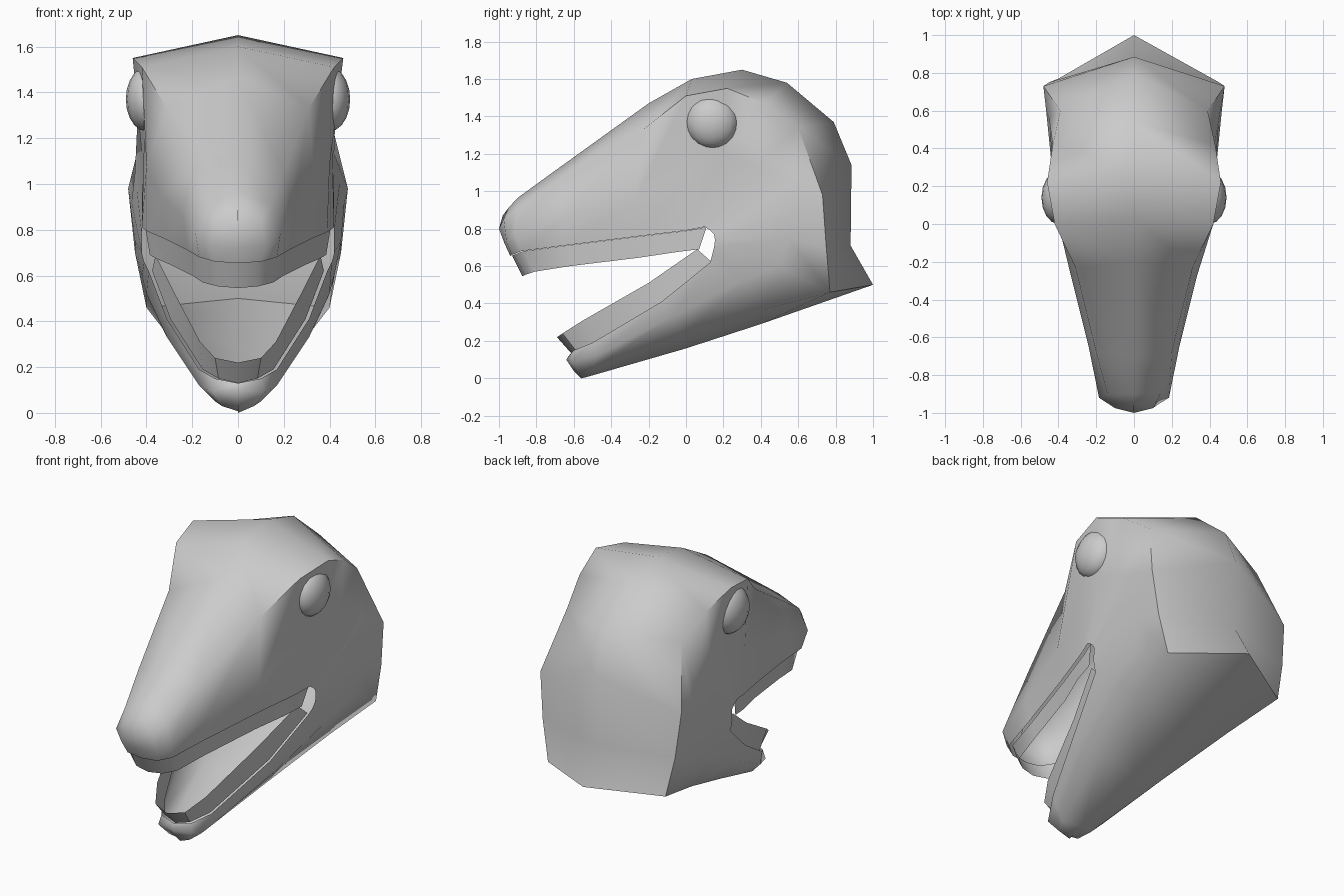
import bpy, bmesh, math
from mathutils import Matrix

# Guide lines run from the nose, over the crown, down the nape and along the jaw.
NOSE, CORNER, JAW_HINGE = 0, 6, 12

lip = [(0, -.94, .655), (.10, -.93, .66), (.17, -.88, .68), (.22, -.65, .71), (.32, -.25, .76),
       (.39, 0, .79), (.42, .10, .81), (.42, .13, .79), (.42, .15, .77), (.42, .155, .74),
       (.42, .15, .70), (.41, .14, .66), (.39, .13, .62), (.31, -.13, .41), (.17, -.50, .19),
       (.10, -.60, .15), (0, -.62, .13)]

cheek = [(0, -.97, .72), (.12, -.96, .73), (.185, -.92, .78), (.24, -.65, .85), (.335, -.27, .95),
         (.40, 0, 1.08), (.41, .20, 1.20), (.42, .38, 1.13), (.45, .56, 1.05), (.465, .60, .92),
         (.45, .55, .75), (.42, .50, .60), (.40, .30, .52), (.31, -.07, .33), (.17, -.48, .12),
         (.115, -.61, .09), (0, -.64, .10)]

ridge = [(0, -1, .80), (.10, -.975, .85), (.14, -.90, .91), (.20, -.68, 1.05), (.31, -.23, 1.33),
         (.42, 0, 1.51), (.46, .22, 1.55), (.43, .42, 1.47), (.39, .60, 1.34), (.48, .73, .98),
         (.45, .75, .70), (.40, .77, .46), (.33, .42, .37), (.22, -.02, .22), (.10, -.50, .05),
         (.07, -.57, .03), (0, -.60, .04)]

centre = [(-.98, .87), (-.95, .91), (-.90, .965), (-.70, 1.11), (-.20, 1.47), (.03, 1.60),
          (.30, 1.65), (.54, 1.58), (.79, 1.37), (.885, 1.14), (.88, .71), (1.0, .50),
          (.40, .29), (0, .16), (-.45, .03), (-.53, .007), (-.56, 0)]


def mirrored_loft(name, rows, angle):
    """Skin neighbouring guide lines and mirror the result over x = 0."""
    bm = bmesh.new()
    for side in (1, -1):
        grid = [[bm.verts.new((side * x, y, z)) for x, y, z in row] for row in rows]
        for a, b in zip(grid, grid[1:]):
            for i in range(len(a) - 1):
                quad = (a[i], a[i + 1], b[i + 1], b[i])
                bm.faces.new(quad if side > 0 else quad[::-1])
    bmesh.ops.remove_doubles(bm, verts=bm.verts, dist=1e-4)
    bmesh.ops.recalc_face_normals(bm, faces=bm.faces)
    return finish(name, bm, angle)


def finish(name, bm, angle):
    me = bpy.data.meshes.new(name)
    bm.to_mesh(me)
    bm.free()
    me.shade_smooth()
    me.set_sharp_from_angle(angle=math.radians(angle))
    ob = bpy.data.objects.new(name, me)
    bpy.context.collection.objects.link(ob)
    return ob


def inset(points, d=.015):
    """Pull a lip line slightly towards the middle of the mouth."""
    return [(max(x - d, 0), y + .01, z) for x, y, z in points]


# Head shell with open mouth
mirrored_loft("head_shell", [lip, cheek, ridge, [(0, y, z) for y, z in centre]], 65)

# Upper tooth band
upper_tips = [(0, -.875, .545), (.09, -.86, .553), (.155, -.81, .57), (.20, -.62, .60),
              (.29, -.25, .645), (.36, -.05, .675), (.385, .07, .69)]
mirrored_loft("upper_teeth", [inset(lip[NOSE:CORNER + 1]), upper_tips], 40)

# Lower tooth band
lower_tips = [(.36, .06, .69), (.27, -.20, .51), (.165, -.55, .31), (.10, -.66, .24), (0, -.69, .22)]
mirrored_loft("lower_teeth", [inset(lip[JAW_HINGE:]), lower_tips], 40)

# Eyes bulging below the brow
for side, label in ((1, "right"), (-1, "left")):
    bm = bmesh.new()
    place = Matrix.Translation((side * .40, .14, 1.37)) @ Matrix.Diagonal((.09, .14, .14, 1))
    bmesh.ops.create_uvsphere(bm, u_segments=16, v_segments=10, radius=1, matrix=place)
    finish("eye_" + label, bm, 60)
